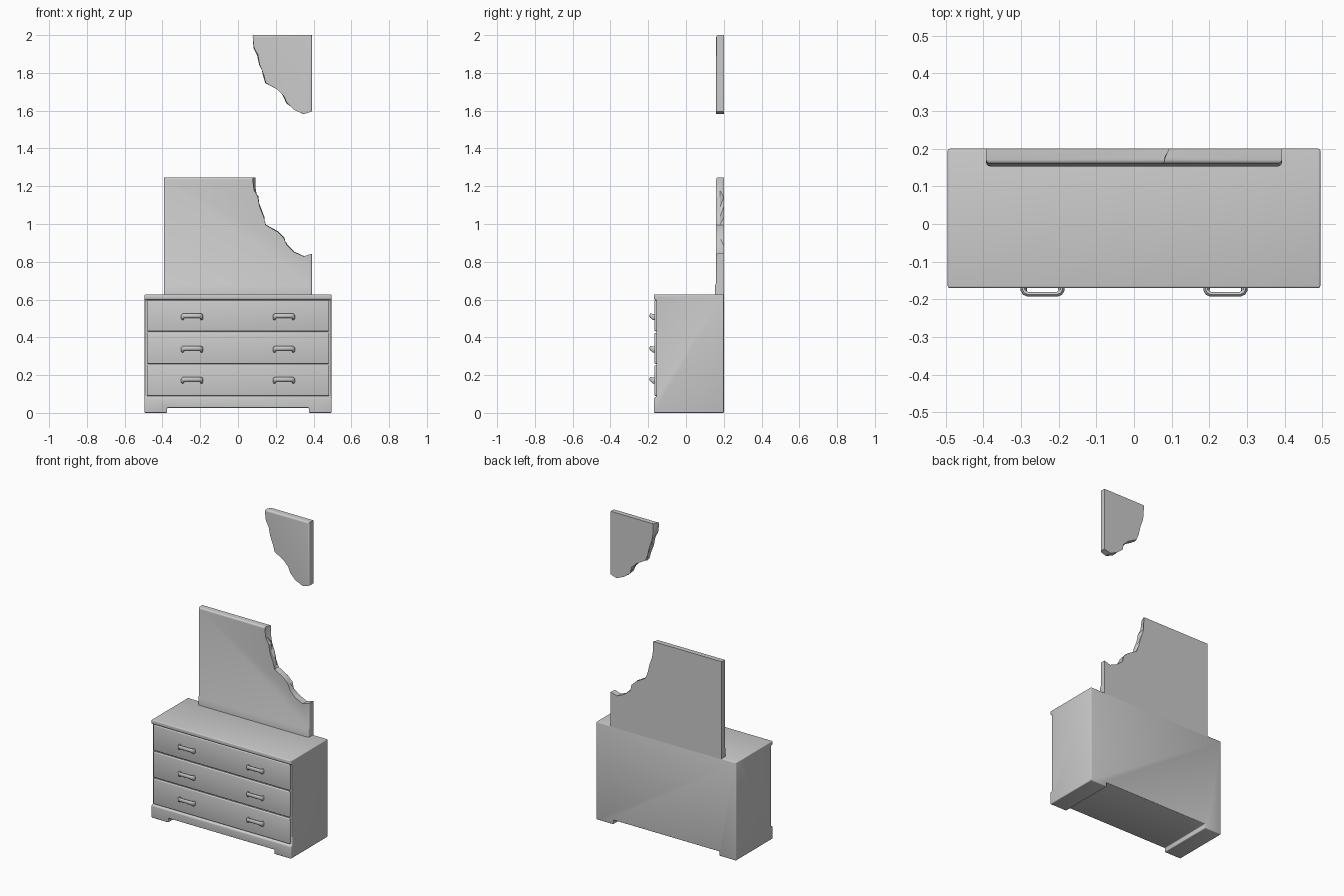
import bpy, bmesh, math
from mathutils import Vector

if "Cube" in bpy.data.objects:
    bpy.data.objects.remove(bpy.data.objects["Cube"])


def make_object(name, bm):
    bmesh.ops.recalc_face_normals(bm, faces=bm.faces)
    me = bpy.data.meshes.new(name)
    bm.to_mesh(me)
    bm.free()
    ob = bpy.data.objects.new(name, me)
    bpy.context.collection.objects.link(ob)
    return ob


def loft(name, rings):
    """Closed solid through rings with equal point counts."""
    bm = bmesh.new()
    vs = [[bm.verts.new(p) for p in r] for r in rings]
    n = len(rings[0])
    for a, b in zip(vs, vs[1:]):
        for i in range(n):
            j = (i + 1) % n
            bm.faces.new((a[i], a[j], b[j], b[i]))
    bm.faces.new(vs[0])
    bm.faces.new(vs[-1][::-1])
    return make_object(name, bm)


def side_profile(name, half, prof):
    """Extrude a (y, z) outline across x."""
    return loft(name, [[(x, y, z) for y, z in prof] for x in (-half, half)])


def box(name, x0, x1, y0, y1, z0, z1):
    return loft(name, [[(x, y0, z0), (x, y1, z0), (x, y1, z1), (x, y0, z1)] for x in (x0, x1)])


def bake(ob):
    dg = bpy.context.evaluated_depsgraph_get()
    me = bpy.data.meshes.new_from_object(ob.evaluated_get(dg))
    ob.modifiers.clear()
    ob.data = me


def boolean(ob, cutter, op):
    m = ob.modifiers.new("cut", 'BOOLEAN')
    m.object, m.operation, m.solver = cutter, op, 'EXACT'
    bake(ob)


def bevel(ob, width, seg=3):
    m = ob.modifiers.new("bevel", 'BEVEL')
    m.width, m.segments, m.limit_method = width, seg, 'ANGLE'
    m.angle_limit = math.radians(30)
    bake(ob)


def smooth(ob, deg=35):
    bpy.ops.object.select_all(action='DESELECT')
    ob.select_set(True)
    bpy.context.view_layer.objects.active = ob
    bpy.ops.object.shade_smooth_by_angle(angle=math.radians(deg))


# Cabinet body: top lip, recessed front, plinth
body = side_profile("cabinet_body", 0.495, [
    (0.2, 0), (0.2, 0.627), (-0.17, 0.627), (-0.17, 0.602), (-0.157, 0.598),
    (-0.157, 0.086), (-0.17, 0.079), (-0.17, 0)])
recess = box("recess_cutter", -0.375, 0.375, -0.4, 0.4, -0.1, 0.027)
boolean(body, recess, 'DIFFERENCE')
bpy.data.objects.remove(recess)
bevel(body, 0.005)
smooth(body)

# Drawer fronts
for i, (z0, z1) in enumerate(((0.09, 0.252), (0.26, 0.424), (0.432, 0.597))):
    drawer = box(f"drawer_{i + 1}", -0.483, 0.483, -0.167, -0.15, z0, z1)
    bevel(drawer, 0.005)
    smooth(drawer)


# Handles: flattened tube bent into a pull
def handle(name, x, z):
    cu = bpy.data.curves.new(name, 'CURVE')
    cu.dimensions = '3D'
    cu.bevel_depth, cu.bevel_resolution, cu.use_fill_caps = 0.0065, 3, True
    half = [(0.05, -0.160, -0.003, 1.5), (0.05, -0.176, -0.003, 1.3),
            (0.047, -0.183, 0, 1.1), (0.038, -0.187, 0.001, 1)]
    pts = [(-a, b, c, r) for a, b, c, r in half] + half[::-1]
    sp = cu.splines.new('POLY')
    sp.points.add(len(pts) - 1)
    for p, (a, b, c, r) in zip(sp.points, pts):
        p.co = (a, b, c, 1)
        p.radius = r
    tmp = bpy.data.objects.new(name + "_path", cu)
    bpy.context.collection.objects.link(tmp)
    dg = bpy.context.evaluated_depsgraph_get()
    dg.update()
    me = bpy.data.meshes.new_from_object(tmp.evaluated_get(dg))
    bpy.data.objects.remove(tmp)
    for v in me.vertices:
        v.co = Vector((v.co.x + x, v.co.y, v.co.z * 1.9 + z))
    ob = bpy.data.objects.new(name, me)
    bpy.context.collection.objects.link(ob)
    smooth(ob, 50)


for i, z in enumerate((0.177, 0.341, 0.513)):
    for side, x in (("left", -0.243), ("right", 0.243)):
        handle(f"handle_{side}_{i + 1}", x, z)


# Mirror panel with thicker bottom rail and rounded front edges
def panel(name):
    ob = side_profile(name, 0.393, [
        (0.2, 0.621), (0.2, 1.247), (0.16, 1.247), (0.16, 0.69), (0.153, 0.672), (0.153, 0.621)])
    bm = bmesh.new()
    bm.from_mesh(ob.data)

    def rounded(e):
        a, b = e.verts
        front = max(a.co.y, b.co.y) < 0.19
        top = min(a.co.z, b.co.z) > 1.2
        return front and (abs(a.co.x - b.co.x) < 0.01 or top)

    bmesh.ops.bevel(bm, geom=[e for e in bm.edges if rounded(e)], offset=0.011,
                    segments=4, profile=0.5, affect='EDGES')
    bm.to_mesh(ob.data)
    bm.free()
    return ob


# Break line (x, z), lofted through the thickness with a little jitter
crack = [(0.076, 1.32), (0.078, 1.235), (0.085, 1.18), (0.105, 1.143), (0.115, 1.09),
         (0.136, 1.037), (0.147, 0.995), (0.21, 0.958), (0.242, 0.926), (0.258, 0.889),
         (0.295, 0.852), (0.348, 0.829), (0.393, 0.843), (0.47, 0.865), (0.47, 1.32)]
mid = [.006, .006, -.003, .004, -.003, .003, -.003, .004, -.003, .003, .003, -.002, 0, 0, 0]
back = [.015, .015, .009, -.004, .004, -.004, .002, .003, .004, -.003, .003, .002, 0, 0, 0]
zero = [0] * len(crack)
cutter = loft("crack_cutter", [[(x + d, y, z + d * 0.5) for (x, z), d in zip(crack, off)]
              for y, off in ((0.1, zero), (0.16, zero), (0.18, mid), (0.2, back), (0.25, back))])
bm = bmesh.new()
bm.from_mesh(cutter.data)
bmesh.ops.triangulate(bm, faces=bm.faces)
bm.to_mesh(cutter.data)
bm.free()

broken = panel("broken_mirror_panel")
piece = panel("floating_mirror_piece")
boolean(broken, cutter, 'DIFFERENCE')
boolean(piece, cutter, 'INTERSECT')
bpy.data.objects.remove(cutter)

# Floating corner piece sits above the break
for v in piece.data.vertices:
    v.co.z += 0.753
smooth(broken, 28)
smooth(piece, 28)
